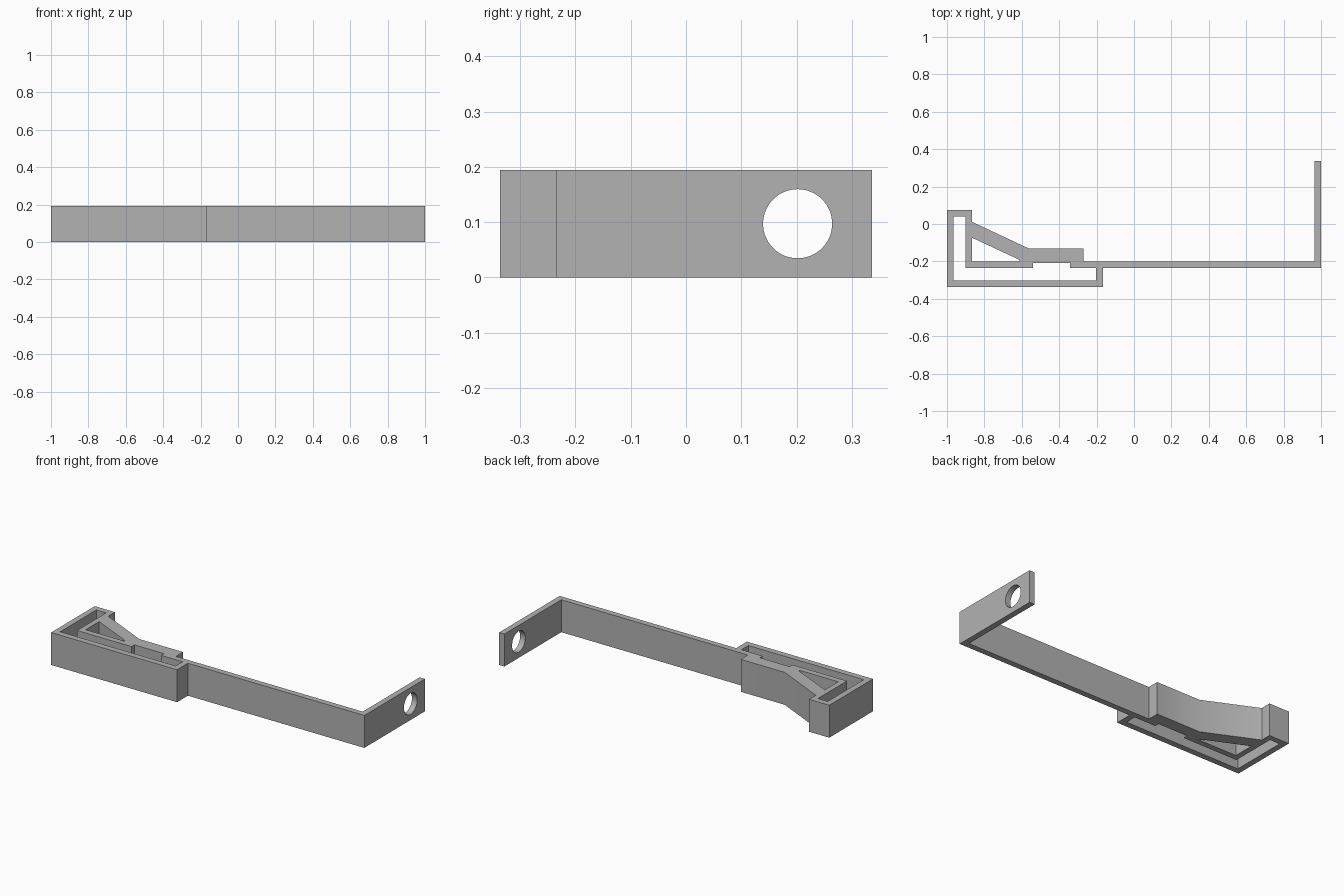
import bpy
import bmesh
import math

cube = bpy.data.objects.get("Cube")
if cube:
    bpy.data.objects.remove(cube, do_unlink=True)

HEIGHT = 0.194

grey = bpy.data.materials.new("plain grey")
grey.use_nodes = True
colour = (0.45, 0.45, 0.45, 1)
grey.diffuse_color = colour
grey.node_tree.nodes["Principled BSDF"].inputs["Base Color"].default_value = colour

# Outline: spring clip on the right, long arm, upright end tab, sloping brace
outline = [(-1, -0.337), (-0.167, -0.337), (-0.167, -0.235), (1, -0.235),
           (1, 0.337), (0.965, 0.337), (0.965, -0.2), (-0.27, -0.2),
           (-0.27, -0.132), (-0.56, -0.132), (-0.867, 0.012),
           (-0.867, 0.075), (-1, 0.075)]

# Slot between the clip and the arm, with a shallow notch in the arm
slot = [(-0.965, -0.301), (-0.202, -0.301), (-0.202, -0.235),
        (-0.343, -0.235), (-0.343, -0.208), (-0.54, -0.208),
        (-0.54, -0.235), (-0.9, -0.235), (-0.9, 0.04), (-0.965, 0.04)]

# Opening under the sloping brace
brace_opening = [(-0.867, -0.2), (-0.612, -0.2), (-0.612, -0.192), (-0.867, -0.073)]


def extruded_profile(name, loops, height):
    """Fill an outline with holes and extrude it upwards."""
    bm = bmesh.new()
    edges = []
    for loop in loops:
        verts = [bm.verts.new((x, y, 0)) for x, y in loop]
        for i, v in enumerate(verts):
            edges.append(bm.edges.new((v, verts[(i + 1) % len(verts)])))
    bmesh.ops.triangle_fill(bm, edges=edges, use_beauty=True)
    result = bmesh.ops.extrude_face_region(bm, geom=bm.faces[:], use_keep_orig=True)
    top = [g for g in result["geom"] if isinstance(g, bmesh.types.BMVert)]
    bmesh.ops.translate(bm, verts=top, vec=(0, 0, height))
    bmesh.ops.recalc_face_normals(bm, faces=bm.faces[:])
    mesh = bpy.data.meshes.new(name)
    bm.to_mesh(mesh)
    bm.free()
    obj = bpy.data.objects.new(name, mesh)
    bpy.context.collection.objects.link(obj)
    mesh.materials.append(grey)
    return obj


bracket = extruded_profile("clip_bracket", [outline, slot, brace_opening], HEIGHT)

# Round hole through the end tab
bpy.ops.mesh.primitive_cylinder_add(vertices=64, radius=0.0625, depth=0.2,
                                    location=(0.98, 0.202, HEIGHT / 2),
                                    rotation=(0, math.pi / 2, 0))
cutter = bpy.context.object
cutter.name = "tab_hole_cutter"
cutter.data.materials.append(grey)
cutter.hide_render = True
cutter.hide_viewport = True

hole = bracket.modifiers.new("tab hole", 'BOOLEAN')
hole.operation = 'DIFFERENCE'
hole.solver = 'EXACT'
hole.object = cutter

# Bake the hole, then drop the cutter
baked = bpy.data.meshes.new_from_object(
    bracket.evaluated_get(bpy.context.evaluated_depsgraph_get()))
bracket.modifiers.clear()
bracket.data = baked
bpy.data.objects.remove(cutter, do_unlink=True)

bpy.ops.object.select_all(action='DESELECT')
bracket.select_set(True)
bpy.context.view_layer.objects.active = bracket
bpy.ops.object.shade_smooth_by_angle(angle=math.radians(30))
